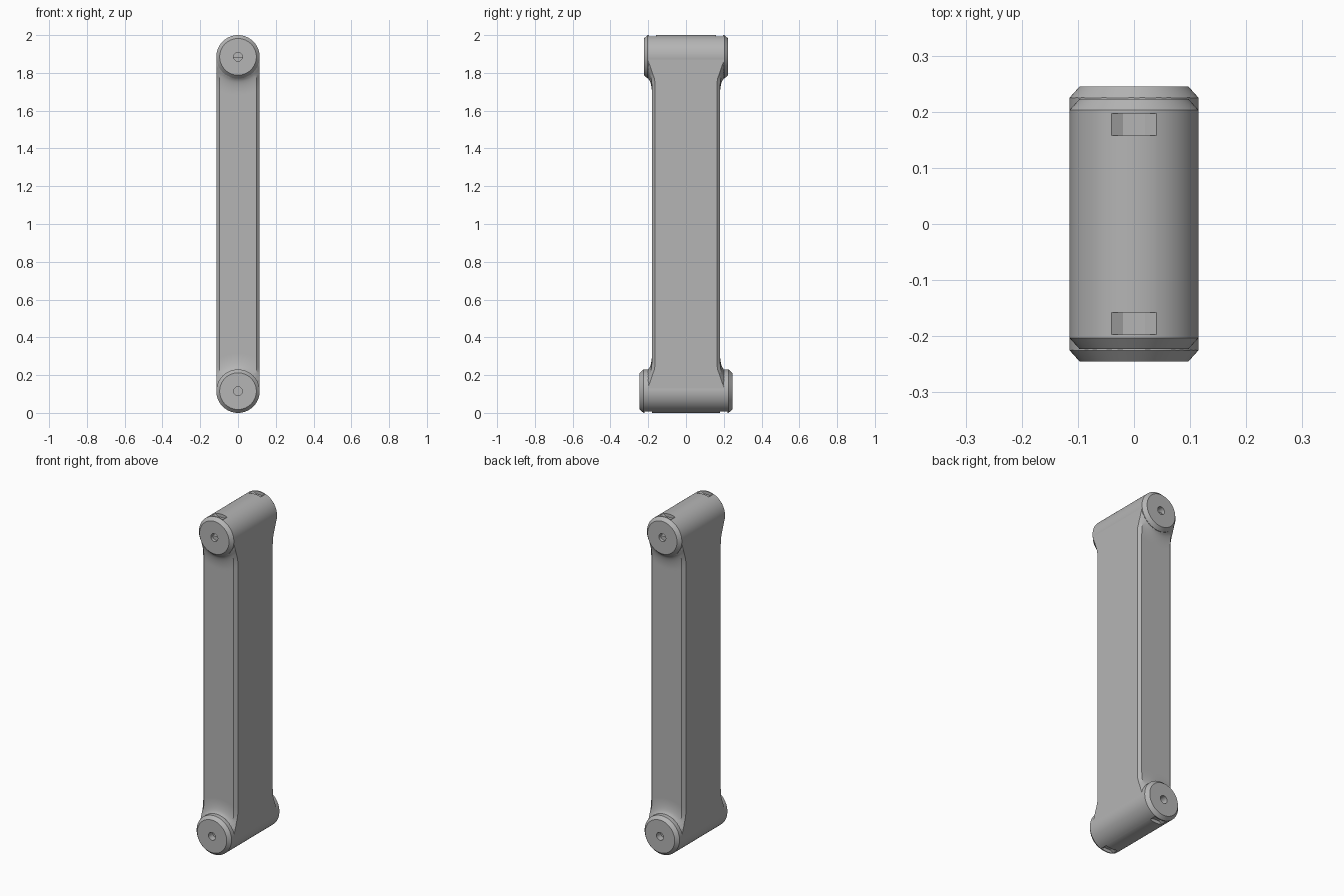
import bpy, bmesh, math

if "Cube" in bpy.data.objects:
    bpy.data.objects.remove(bpy.data.objects["Cube"], do_unlink=True)

R = 0.115                 # barrel radius
LOW, HIGH = R, 2 - R      # barrel axis heights

grey = bpy.data.materials.new("plain grey")
grey.use_nodes = True
grey.diffuse_color = (0.46, 0.46, 0.46, 1)
grey.node_tree.nodes["Principled BSDF"].inputs["Base Color"].default_value = grey.diffuse_color


def finish(name, bm, smooth=True):
    bmesh.ops.remove_doubles(bm, verts=bm.verts, dist=1e-5)
    bmesh.ops.recalc_face_normals(bm, faces=bm.faces)
    mesh = bpy.data.meshes.new(name)
    bm.to_mesh(mesh)
    bm.free()
    obj = bpy.data.objects.new(name, mesh)
    bpy.context.collection.objects.link(obj)
    mesh.materials.append(grey)
    if smooth:
        shade(obj)
    return obj


def shade(obj):
    bpy.ops.object.select_all(action='DESELECT')
    obj.select_set(True)
    bpy.context.view_layer.objects.active = obj
    bpy.ops.object.shade_smooth_by_angle(angle=math.radians(25))


def slot_cutter(name, z, side, y0, y1):
    # Trapezoid prism that notches the outer curve of a barrel
    bm = bmesh.new()
    section = [(-0.06, 0.1196), (-0.02, 0.096), (0.02, 0.096), (0.06, 0.1196)]
    face = bm.faces.new([bm.verts.new((x, y0, z + side * h)) for x, h in section])
    out = bmesh.ops.extrude_face_region(bm, geom=[face])["geom"]
    moved = [v for v in out if isinstance(v, bmesh.types.BMVert)]
    bmesh.ops.translate(bm, verts=moved, vec=(0, y1 - y0, 0))
    cutter = finish(name, bm, smooth=False)
    cutter.hide_render = True
    return cutter


def barrel(name, z, half, side, slot):
    # Lathed pin barrel: chamfered rims and a small blind hole in each end
    end = [(0, half - 0.04), (0.023, half - 0.04), (0.023, half),
           (R - 0.018, half), (R, half - 0.02)]
    profile = end + [(r, -y) for r, y in reversed(end)]
    bm = bmesh.new()
    verts = [bm.verts.new((r, y, z)) for r, y in profile]
    edges = [bm.edges.new(pair) for pair in zip(verts, verts[1:])]
    bmesh.ops.spin(bm, geom=verts + edges, cent=(0, 0, z), axis=(0, 1, 0),
                   angle=math.tau, steps=72)
    obj = finish(name, bm, smooth=False)
    bpy.context.view_layer.objects.active = obj
    # Two shallow slots, one near each end
    for label, y0, y1 in (("front", -slot[1], -slot[0]), ("back", slot[0], slot[1])):
        cutter = slot_cutter(f"{name}_{label}_cutter", z, side, y0, y1)
        mod = obj.modifiers.new("slot", 'BOOLEAN')
        mod.operation = 'DIFFERENCE'
        mod.solver = 'EXACT'
        mod.object = cutter
        bpy.context.view_layer.objects.active = obj
        bpy.ops.object.modifier_apply(modifier=mod.name)
        bpy.data.objects.remove(cutter, do_unlink=True)
    shade(obj)
    return obj


def half_depth(x, z):
    # Body depth and edge chamfer, flared in a fillet round each barrel
    r = math.hypot(x, min(z - LOW, HIGH - z))
    t = min(max((0.2 - r) / 0.085, 0), 1)
    fade = min(max((r - R) / 0.05, 0), 1)
    return 0.18 + 0.024 * (1 - math.sqrt(1 - t * t)), 0.016 * fade


def link_body():
    half, steps = 0.114, 14
    flat = half - 0.016
    xs = [-half] + [flat * (2 * i / steps - 1) for i in range(steps + 1)] + [half]
    low = [LOW + 0.22 * i / 32 for i in range(33)]
    rows = low + [2 - z for z in reversed(low)]
    bm = bmesh.new()
    rings = []
    for z in rows:
        front = []
        for x in xs:
            depth, chamfer = half_depth(x, z)
            front.append((x, -(depth - (chamfer if abs(x) == half else 0)), z))
        ring = front + [(x, -y, z) for x, y, z in reversed(front)]
        rings.append([bm.verts.new(co) for co in ring])
    for a, b in zip(rings, rings[1:]):
        for i in range(len(a)):
            j = (i + 1) % len(a)
            bm.faces.new((a[i], a[j], b[j], b[i]))
    bm.faces.new(rings[0])
    bm.faces.new(rings[-1])
    return finish("link_body", bm)


link_body()
barrel("top_barrel", HIGH, 0.223, 1, (0.158, 0.197))
barrel("bottom_barrel", LOW, 0.245, -1, (0.18, 0.219))
